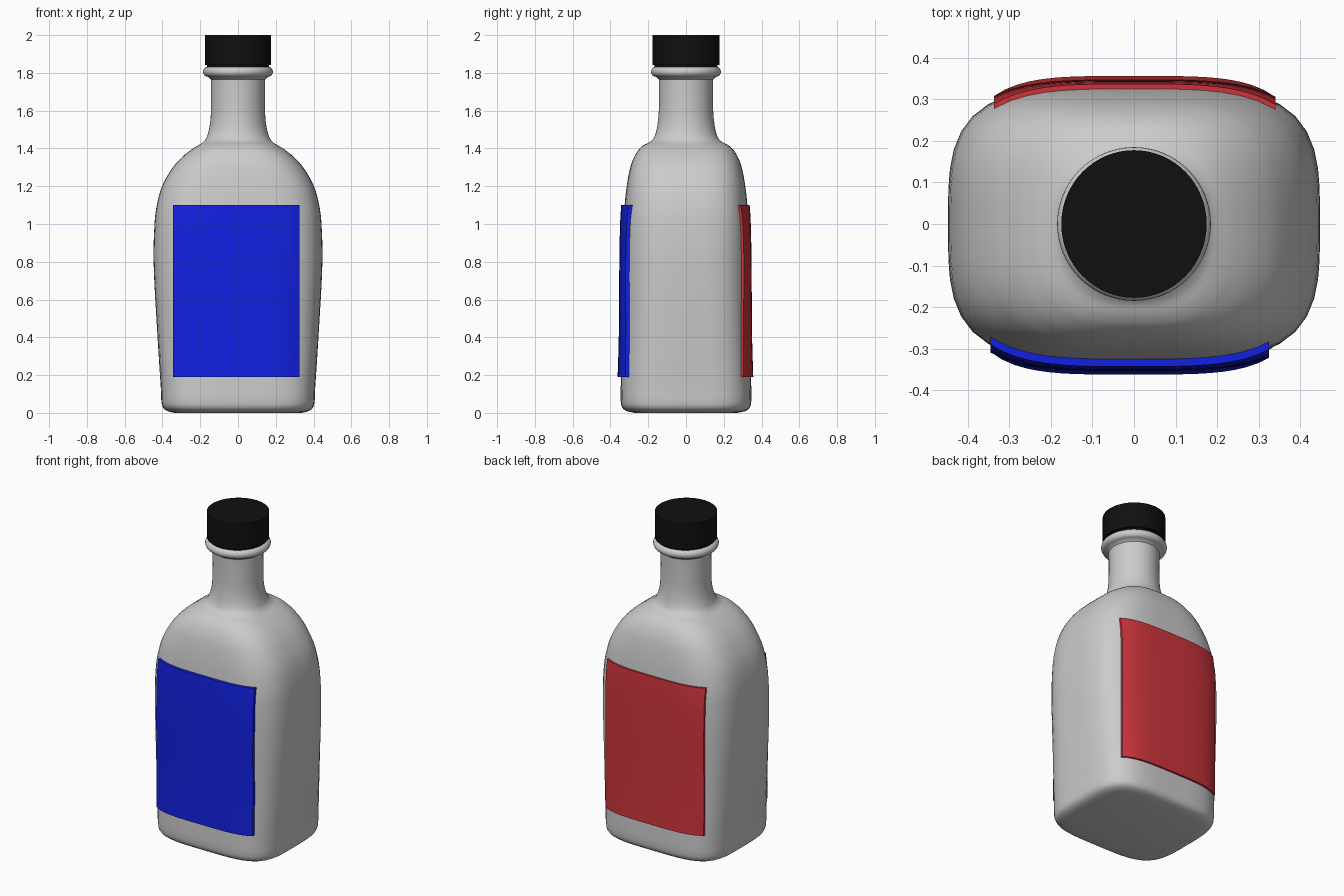
import bpy, math

if "Cube" in bpy.data.objects:
    bpy.data.objects.remove(bpy.data.objects["Cube"])

SEG = 64


def new_object(name, verts, faces, color=None, angle=40):
    me = bpy.data.meshes.new(name)
    me.from_pydata(verts, [], faces)
    me.update()
    ob = bpy.data.objects.new(name, me)
    bpy.context.collection.objects.link(ob)
    if color:
        mat = bpy.data.materials.new(name + "_colour")
        mat.diffuse_color = (*color, 1)
        mat.use_nodes = True
        mat.node_tree.nodes["Principled BSDF"].inputs["Base Color"].default_value = mat.diffuse_color
        me.materials.append(mat)
    bpy.ops.object.select_all(action='DESELECT')
    ob.select_set(True)
    bpy.context.view_layer.objects.active = ob
    bpy.ops.object.shade_smooth_by_angle(angle=math.radians(angle))
    return ob


def loft(name, rings, color=None, angle=40):
    """Stack superellipse rings (z, half width, half depth, exponent)."""
    verts = []
    for z, a, b, n in rings:
        for i in range(SEG):
            t = 2 * math.pi * i / SEG
            c, s = math.cos(t), math.sin(t)
            r = (abs(c / a) ** n + abs(s / b) ** n) ** (-1 / n)
            verts.append((r * c, r * s, z))
    faces = [(k * SEG + i, k * SEG + (i + 1) % SEG,
              (k + 1) * SEG + (i + 1) % SEG, (k + 1) * SEG + i)
             for k in range(len(rings) - 1) for i in range(SEG)]
    last = (len(rings) - 1) * SEG
    faces += [tuple(reversed(range(SEG))), tuple(range(last, last + SEG))]
    return new_object(name, verts, faces, color, angle)


def smooth_rings(keys, steps=4):
    """Catmull-Rom interpolation between key rings."""
    out = []
    for i in range(len(keys) - 1):
        p0, p1 = keys[max(i - 1, 0)], keys[i]
        p2, p3 = keys[i + 1], keys[min(i + 2, len(keys) - 1)]
        d = p2[0] - p1[0]
        for s in range(steps):
            t = s / steps
            row = [p1[0] + d * t]
            for j in (1, 2, 3):
                m1 = d * (p2[j] - p0[j]) / (p2[0] - p0[0])
                m2 = d * (p3[j] - p1[j]) / (p3[0] - p1[0])
                row.append((2*t**3 - 3*t*t + 1) * p1[j] + (t**3 - 2*t*t + t) * m1
                           + (3*t*t - 2*t**3) * p2[j] + (t**3 - t*t) * m2)
            out.append(tuple(row))
    return out + [keys[-1]]


# Bottle body: base, swelling sides, shoulder, neck
body_rings = smooth_rings([
    (0.0, .335, .27, 4), (.008, .37, .31, 4), (.025, .395, .335, 4),
    (.055, .405, .345, 4), (.12, .408, .346, 4), (.4, .426, .338, 3.8),
    (.8, .447, .335, 3.6), (1.0, .442, .331, 3.6), (1.1, .43, .325, 3.5),
    (1.2, .402, .314, 3.4), (1.3, .345, .295, 3.3), (1.36, .29, .272, 3.2),
    (1.4, .238, .245, 3.1), (1.42, .205, .22, 3), (1.435, .183, .19, 2.6),
    (1.46, .166, .168, 2.2), (1.52, .15, .152, 2), (1.6, .143, .144, 2),
    (1.75, .143, .143, 2), (1.79, .145, .145, 2), (1.86, .145, .145, 2)])
loft("bottle_body", body_rings)

# Rounded collar below the cap
collar = [(1.762, .14)]
collar += [(1.806 - .027 * math.cos(math.pi * k / 10),
            .157 + .028 * math.sin(math.pi * k / 10)) for k in range(11)]
collar += [(1.84, .14)]
loft("neck_collar", [(z, r, r, 2) for z, r in collar])

# Screw cap with a narrower lower lip
cap = [(1.825, .163), (1.842, .163), (1.843, .175), (2.0, .175)]
loft("cap", [(z, r, r * 1.015, 2) for z, r in cap], (.005, .005, .005), 30)


def body_depth(x, z):
    for p, q in zip(body_rings, body_rings[1:]):
        if p[0] <= z <= q[0]:
            f = (z - p[0]) / (q[0] - p[0])
            a, b, n = (p[j] + (q[j] - p[j]) * f for j in (1, 2, 3))
            return b * (1 - abs(x / a) ** n) ** (1 / n)


def label(name, side, x0, x1, z0, z1, lift, color, nx=24, nz=20):
    """Thin curved slab that follows the bottle surface."""
    verts = []
    for off in (-.006, lift):
        for k in range(nz + 1):
            for i in range(nx + 1):
                x, z = x0 + (x1 - x0) * i / nx, z0 + (z1 - z0) * k / nz
                verts.append((x, side * (body_depth(x, z) + off), z))
    w, size = nx + 1, (nx + 1) * (nz + 1)
    faces = []
    for k in range(nz):
        for i in range(nx):
            q = (k * w + i, k * w + i + 1, (k + 1) * w + i + 1, (k + 1) * w + i)
            faces += [tuple(reversed(q)), tuple(v + size for v in q)]
    rim = [i for i in range(nx)] + [k * w + nx for k in range(nz)]
    rim += [nz * w + i for i in range(nx, 0, -1)] + [k * w for k in range(nz, 0, -1)]
    for a, b in zip(rim, rim[1:] + rim[:1]):
        faces.append((a, b, b + size, a + size))
    if side > 0:
        faces = [tuple(reversed(f)) for f in faces]
    new_object(name, verts, faces, color)


# Front and back labels
label("front_label", -1, -.345, .325, .19, 1.10, .018, (.006, .015, .75))
label("back_label", 1, -.337, .34, .19, 1.10, .012, (.6, .035, .045))
